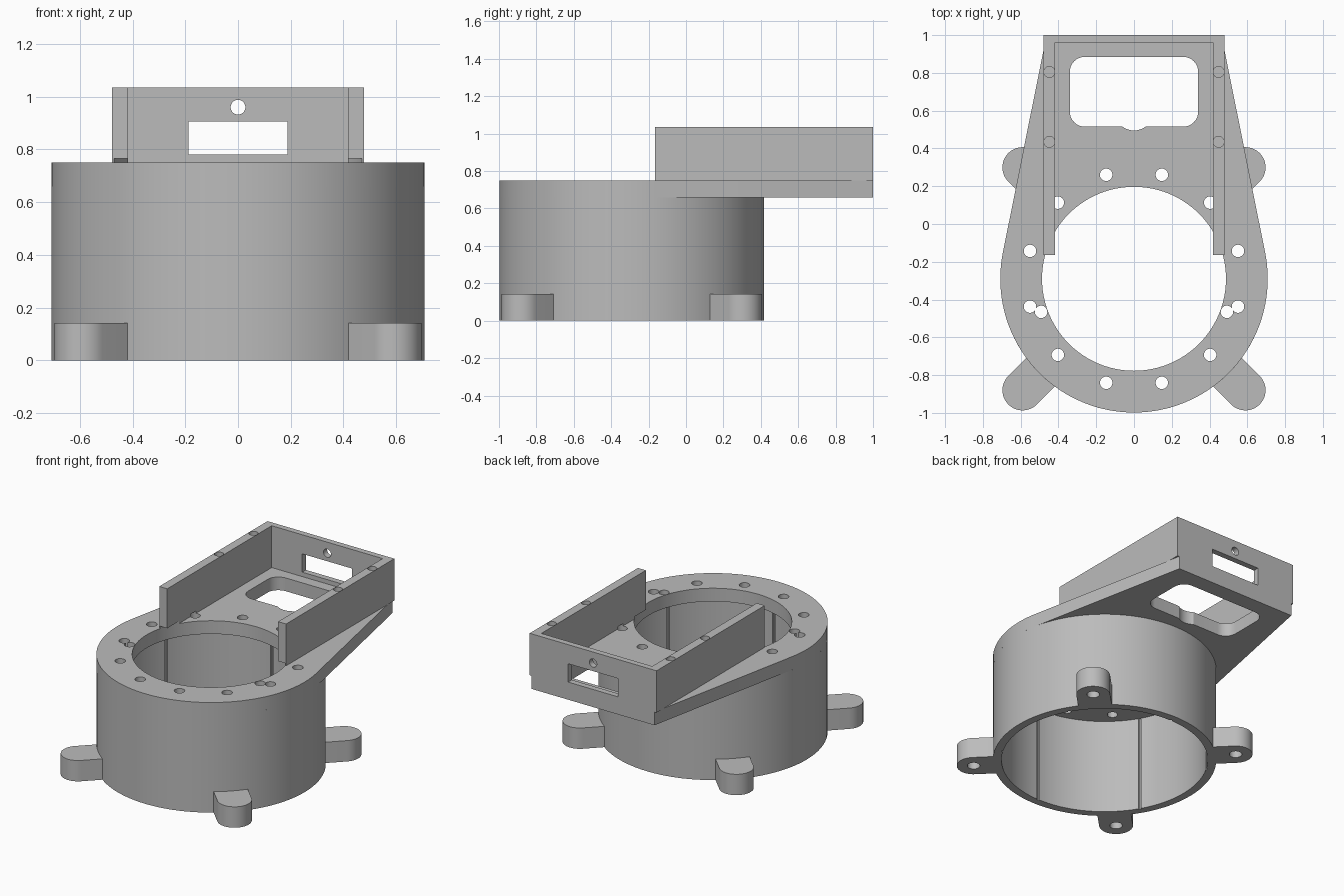
import bpy
import bmesh
from math import pi, sin, cos, radians, asin, atan2, hypot

if "Cube" in bpy.data.objects:
    bpy.data.objects.remove(bpy.data.objects["Cube"], do_unlink=True)

grey = bpy.data.materials.new("plain grey")
grey.use_nodes = True
colour = (0.5, 0.5, 0.5, 1)
grey.diffuse_color = colour
grey.node_tree.nodes["Principled BSDF"].inputs["Base Color"].default_value = colour

CY = -0.29              # ring centre
R_OUT, R_IN, R_BORE = 0.708, 0.654, 0.487
Z_LID, Z_TOP, Z_WALL = 0.66, 0.75, 1.035


def arc(x, y, r, a0, a1, n):
    return [(x + r * cos(a0 + (a1 - a0) * i / n), y + r * sin(a0 + (a1 - a0) * i / n))
            for i in range(n + 1)]


def circle(x, y, r, n=32):
    return arc(x, y, r, 0, 2 * pi, n)[:-1]


def rectangle(x0, y0, x1, y1):
    return [(x0, y0), (x1, y0), (x1, y1), (x0, y1)]


def rounded(x0, y0, x1, y1, r):
    corners = [(x1 - r, y1 - r), (x0 + r, y1 - r), (x0 + r, y0 + r), (x1 - r, y0 + r)]
    return [p for i, (x, y) in enumerate(corners)
            for p in arc(x, y, r, i * pi / 2, (i + 1) * pi / 2, 8)]


def prism(name, loops, low, high, along_y=False):
    """Extrude closed outlines along z, or along y for outlines given in x and z."""
    bm = bmesh.new()
    for loop in loops:
        def layer(h):
            return [bm.verts.new((a, h, b) if along_y else (a, b, h)) for a, b in loop]
        lo, hi = layer(low), layer(high)
        bm.faces.new(lo[::-1])
        bm.faces.new(hi)
        for i in range(len(loop)):
            j = (i + 1) % len(loop)
            bm.faces.new((lo[i], lo[j], hi[j], hi[i]))
    bmesh.ops.recalc_face_normals(bm, faces=bm.faces)
    mesh = bpy.data.meshes.new(name)
    bm.to_mesh(mesh)
    bm.free()
    mesh.materials.append(grey)
    obj = bpy.data.objects.new(name, mesh)
    bpy.context.collection.objects.link(obj)
    return obj


def activate(obj):
    bpy.ops.object.select_all(action="DESELECT")
    obj.select_set(True)
    bpy.context.view_layer.objects.active = obj


def cut(obj, loops, low, high, along_y=False):
    cutter = prism("cutter", loops, low, high, along_y)
    cutter.hide_render = True
    mod = obj.modifiers.new("cut", "BOOLEAN")
    mod.operation, mod.solver, mod.object = "DIFFERENCE", "EXACT", cutter
    activate(obj)
    bpy.ops.object.modifier_apply(modifier=mod.name)
    bpy.data.objects.remove(cutter, do_unlink=True)


def smooth(obj):
    activate(obj)
    bpy.ops.object.shade_smooth_by_angle(angle=radians(30))


# Shared hole outlines
bore = circle(0, CY, R_BORE, 96)
bolts = [circle(0.57 * cos(a), CY + 0.57 * sin(a), 0.033)
         for a in (radians(15 + 30 * i) for i in range(12))]

# Top plate: ring outline drawn out to a tapering tail
tail_x = 0.463
tangent = atan2(1 - CY, tail_x) - (pi / 2 - asin(R_OUT / hypot(tail_x, 1 - CY)))
outline = arc(0, CY, R_OUT, pi - tangent, 2 * pi + tangent, 72)
plate = prism("top_plate", [outline + [(tail_x, 1), (-tail_x, 1)]], Z_LID, Z_TOP)
cut(plate, [bore], 0.5, 0.9)
cut(plate, bolts, 0.5, 0.9)
cut(plate, [circle(s * 0.492, CY - 0.175, 0.033) for s in (-1, 1)], 0.5, 0.9)
cut(plate, [rounded(-0.34, 0.515, 0.34, 0.885, 0.08)], 0.5, 0.9)
cut(plate, [circle(0, 0.595, 0.1, 48)], 0.5, 0.9)
smooth(plate)

# Ring body with six fine grooves inside
body = prism("ring_body", [circle(0, CY, R_OUT, 96)], 0, Z_LID)
cut(body, [circle(0, CY, R_IN, 96)], -0.1, 0.8)
cut(body, [circle(R_IN * cos(a), CY + R_IN * sin(a), 0.01, 8)
           for a in (radians(30 + 60 * i) for i in range(6))], -0.1, 0.8)
smooth(body)

# Mounting feet with blind holes underneath
for i, name in enumerate(("back_left", "back_right", "front_right", "front_left")):
    a = pi / 4 + i * pi / 2
    reach, half = 0.834, 0.107
    x, y = reach * cos(a), CY + reach * sin(a)
    tip = arc(x, y, half, a - pi / 2, a + pi / 2, 24)
    back = 0.67 - reach
    root = [(px + back * cos(a), py + back * sin(a)) for px, py in (tip[-1], tip[0])]
    foot = prism(name + "_foot", [tip + root], 0, 0.142)
    cut(foot, [circle(x, y, 0.04)], -0.1, 0.1)
    smooth(foot)

# Three-sided housing wall
half, inner, front = 0.478, 0.418, -0.165
wall = prism("housing_wall", [[(-half, front), (-inner, front), (-inner, 0.96), (inner, 0.96),
                               (inner, front), (half, front), (half, 1), (-half, 1)]],
             Z_TOP, Z_WALL)
cut(wall, [bore], 0.6, 0.766)
cut(wall, bolts, 0.6, 0.766)
cut(wall, [circle(s * 0.448, y, 0.029) for s in (-1, 1) for y in (0.435, 0.805)], 0.9, 1.2)
cut(wall, [rectangle(-0.188, 0.78, 0.188, 0.905), circle(0, 0.96, 0.028)], 0.9, 1.1, True)
smooth(wall)
